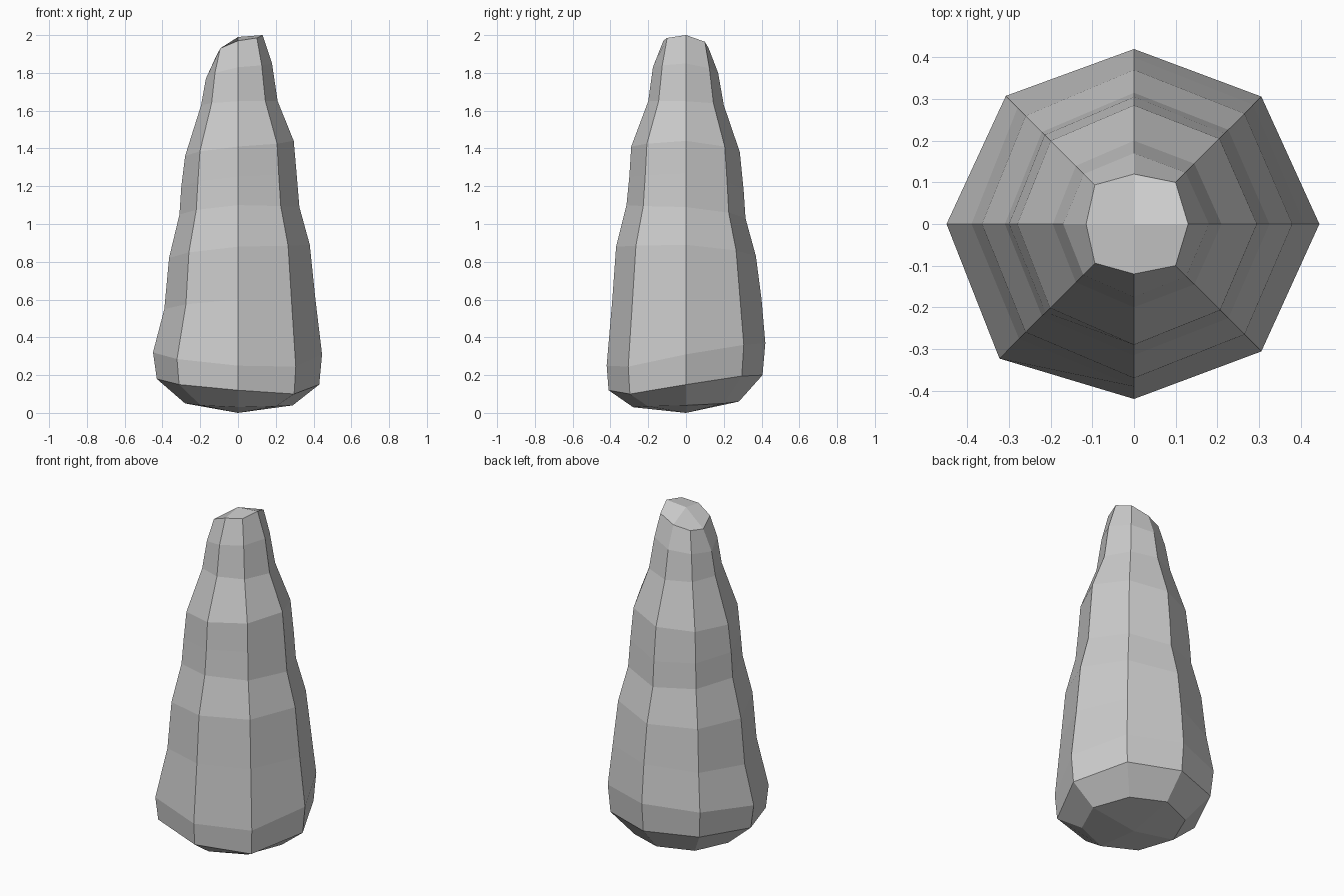
import bpy, bmesh, math

if "Cube" in bpy.data.objects:
    bpy.data.objects.remove(bpy.data.objects["Cube"])

# Silhouette profiles (radius, height) for the four main directions
RIGHT = [(.29, .04), (.43, .15), (.445, .31), (.41, .60), (.38, .89), (.325, 1.09),
         (.31, 1.27), (.295, 1.44), (.21, 1.65), (.18, 1.85), (.13, 2.0)]
BACK = [(.28, .06), (.405, .20), (.42, .37), (.40, .60), (.37, .83), (.315, 1.03),
        (.305, 1.18), (.285, 1.38), (.20, 1.63), (.17, 1.80), (.12, 1.93)]
LEFT = [(.28, .05), (.43, .18), (.45, .32), (.39, .55), (.365, .82), (.31, 1.05),
        (.30, 1.20), (.28, 1.36), (.195, 1.63), (.17, 1.77), (.115, 1.89)]
FRONT = [(.28, .03), (.41, .12), (.42, .25), (.39, .60), (.37, .88), (.315, 1.10),
         (.30, 1.25), (.29, 1.41), (.20, 1.65), (.175, 1.83), (.12, 1.97)]
MAIN = [RIGHT, BACK, LEFT, FRONT]
# Height shift of the lowest rim on each diagonal: BR, BL, FL, FR
RIM_SHIFT = [.02, .01, 0, -.035]


def diagonal(i):
    """Blend two neighbouring profiles into the corner between them."""
    out = []
    for k, (a, b) in enumerate(zip(MAIN[i], MAIN[(i + 1) % 4])):
        r, z = (a[0] + b[0]) / 2, (a[1] + b[1]) / 2
        if k == 10:
            r *= 1.13
        if i == 2 and k in (1, 2):
            r *= 1.05
        if k in (1, 2):
            z += RIM_SHIFT[i]
        out.append((r, z))
    return out


profiles = []
for i in range(4):
    profiles += [MAIN[i], diagonal(i)]

# Rock spire: eight-sided rings bridged together
bm = bmesh.new()
rings = []
for k in range(11):
    rings.append([bm.verts.new((p[k][0] * math.cos(j * math.pi / 4),
                                p[k][0] * math.sin(j * math.pi / 4), p[k][1]))
                  for j, p in enumerate(profiles)])
for low, high in zip(rings, rings[1:]):
    for j in range(8):
        n = (j + 1) % 8
        bm.faces.new((low[j], low[n], high[n], high[j]))

# Bottom and top caps: four quads each around a centre point
for ring, z in ((rings[0], 0), (rings[-1], 1.99)):
    centre = bm.verts.new((0, 0, z))
    for j in range(0, 8, 2):
        bm.faces.new((centre, ring[j], ring[j + 1], ring[(j + 2) % 8]))
bmesh.ops.recalc_face_normals(bm, faces=bm.faces)

mesh = bpy.data.meshes.new("rock_spire")
bm.to_mesh(mesh)
bm.free()
rock = bpy.data.objects.new("rock_spire", mesh)
bpy.context.collection.objects.link(rock)
